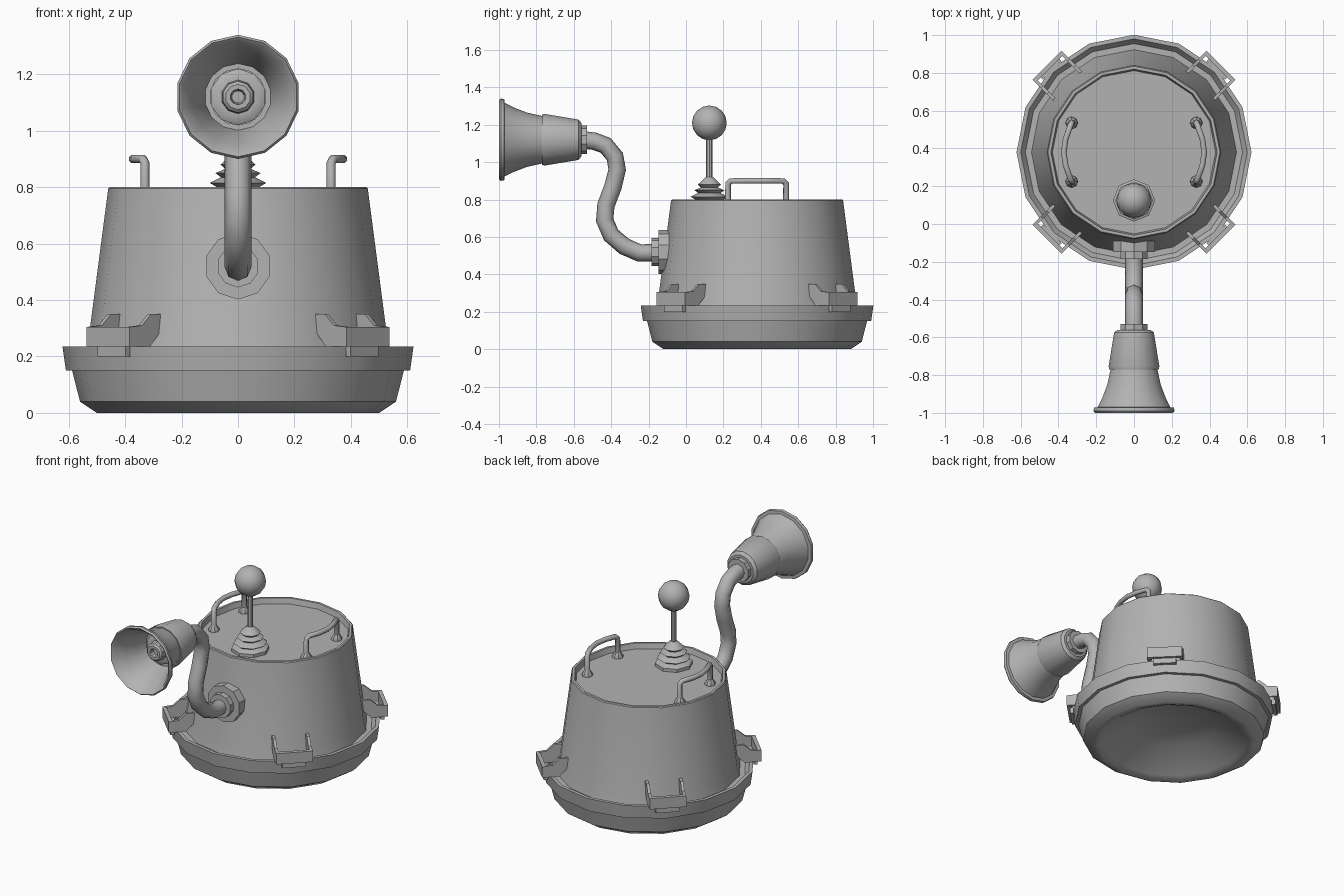
import bpy, bmesh, math
from mathutils import Matrix, Vector

if "Cube" in bpy.data.objects:
    bpy.data.objects.remove(bpy.data.objects["Cube"])

grey = bpy.data.materials.new("metal_grey")
grey.diffuse_color = (0.45, 0.45, 0.45, 1)
grey.use_nodes = True
grey.node_tree.nodes["Principled BSDF"].inputs["Base Color"].default_value = grey.diffuse_color
CY = 0.38            # centre of the drum along y
HORN_Z = 1.12        # horn axis height


def finish(name, bm, angle=35):
    bmesh.ops.recalc_face_normals(bm, faces=bm.faces)
    me = bpy.data.meshes.new(name)
    bm.to_mesh(me)
    bm.free()
    me.materials.append(grey)
    me.shade_smooth()
    me.set_sharp_from_angle(angle=math.radians(angle))
    ob = bpy.data.objects.new(name, me)
    bpy.context.collection.objects.link(ob)
    return ob


def lathe(name, profile, sides, loc, along_y=False, angle=35):
    """Spin (radius, height) points; along_y points the height axis to +y."""
    bm = bmesh.new()
    rings = []
    for r, h in profile:
        if r == 0:
            rings.append([bm.verts.new((0, 0, h))] * sides)
        else:
            rings.append([bm.verts.new((r * math.sin(2 * math.pi * i / sides),
                                        r * math.cos(2 * math.pi * i / sides), h))
                          for i in range(sides)])
    for a, b in zip(rings, rings[1:]):
        for i in range(sides):
            j = (i + 1) % sides
            bm.faces.new(list(dict.fromkeys((a[i], a[j], b[j], b[i]))))
    mat = Matrix.Translation(loc)
    if along_y:
        mat = mat @ Matrix.Rotation(-math.pi / 2, 4, 'X')
    bm.transform(mat)
    return finish(name, bm, angle)


def tube(name, points, radius, res=2):
    cu = bpy.data.curves.new(name, 'CURVE')
    cu.dimensions = '3D'
    cu.bevel_depth = radius
    cu.bevel_resolution = res
    cu.use_fill_caps = True
    sp = cu.splines.new('POLY')
    sp.points.add(len(points) - 1)
    for p, co in zip(sp.points, points):
        p.co = (*co, 1)
    ob = bpy.data.objects.new(name, cu)
    bpy.context.collection.objects.link(ob)
    dg = bpy.context.evaluated_depsgraph_get()
    bm = bmesh.new()
    bm.from_mesh(bpy.data.meshes.new_from_object(ob.evaluated_get(dg)))
    bpy.data.objects.remove(ob)
    bmesh.ops.remove_doubles(bm, verts=bm.verts, dist=1e-5)
    return finish(name, bm, 50)


def prism(bm, outline, t0, t1):
    """Extrude a (radial, z) outline between two tangential positions."""
    a = [bm.verts.new((r, t0, z)) for r, z in outline]
    b = [bm.verts.new((r, t1, z)) for r, z in outline]
    bm.faces.new(a)
    bm.faces.new(b[::-1])
    for i in range(len(a)):
        j = (i + 1) % len(a)
        bm.faces.new((a[i], a[j], b[j], b[i]))


# Base dish with hollow underside and lipped rim
lathe("base_dish", [(0, 0.13), (0.26, 0.13), (0.44, 0.015), (0.475, 0), (0.50, 0),
                    (0.56, 0.04), (0.588, 0.15), (0.61, 0.15), (0.622, 0.235),
                    (0.60, 0.235), (0.575, 0.20), (0.52, 0.20)], 16, (0, CY, 0))

# Tapered drum with raised edge around the lid
lathe("drum", [(0.545, 0.19), (0.53, 0.26), (0.46, 0.795), (0.455, 0.80), (0.44, 0.80),
               (0.432, 0.765), (0, 0.765)], 16, (0, CY, 0))

# Four rim clips: outer plate, hooked tab and two rising arms
for k in range(4):
    bm = bmesh.new()
    prism(bm, [(0.628, 0.235), (0.652, 0.235), (0.652, 0.305), (0.628, 0.305)], -0.108, 0.108)
    prism(bm, [(0.612, 0.20), (0.635, 0.20), (0.635, 0.24), (0.612, 0.24)], -0.07, 0.07)
    arm = [(0.645, 0.235), (0.645, 0.305), (0.59, 0.31), (0.545, 0.35),
           (0.495, 0.35), (0.505, 0.28), (0.55, 0.235)]
    for s in (-1, 1):
        prism(bm, arm, s * 0.092, s * 0.109)
    bm.transform(Matrix.Translation((0, CY, 0)) @
                 Matrix.Rotation(math.radians(45 + 90 * k), 4, 'Z'))
    finish("rim_clip", bm, 30)

# Two bowed lid handles with conical feet
for s in (-1, 1):
    pts = [(0.33, 0.225, 0.765), (0.33, 0.225, 0.885), (0.337, 0.24, 0.90),
           (0.362, 0.31, 0.90), (0.372, 0.38, 0.90)]
    pts += [(x, 2 * CY - y, z) for x, y, z in pts[-2::-1]]
    tube("lid_handle", [(s * x, y, z) for x, y, z in pts], 0.016)
    for y in (0.225, 2 * CY - 0.225):
        lathe("handle_foot", [(0.033, 0.765), (0.033, 0.775), (0.017, 0.80)], 8,
              (s * 0.33, y, 0))

# Lever: ribbed boot, rod and ball
lathe("lever_boot", [(0.112, 0.765), (0.112, 0.785), (0.075, 0.80), (0.10, 0.815),
                     (0.06, 0.835), (0.08, 0.85), (0.045, 0.865), (0.062, 0.88),
                     (0.02, 0.92), (0, 0.92)], 8, (0, 0.125, 0))
lathe("lever_rod", [(0.017, 0.90), (0.017, 1.14)], 8, (0, 0.125, 0))
bm = bmesh.new()
bmesh.ops.create_uvsphere(bm, u_segments=12, v_segments=8, radius=0.093)
bm.transform(Matrix.Translation((0, 0.125, 1.21)))
finish("lever_ball", bm, 60)

# Pipe flange on the drum wall
lathe("pipe_flange", [(0, -0.185), (0.075, -0.185), (0.075, -0.148), (0.118, -0.148),
                      (0.118, -0.09), (0, -0.09)], 10, (0, 0, 0.52), True)

# Swan-neck pipe
neck = [(-0.16, 0.515), (-0.25, 0.515), (-0.33, 0.55), (-0.40, 0.61), (-0.435, 0.69),
        (-0.428, 0.77), (-0.39, 0.87), (-0.368, 0.96), (-0.38, 1.03), (-0.43, 1.09),
        (-0.49, 1.112), (-0.56, HORN_Z)]
tube("neck_pipe", [(0, y, z) for y, z in neck], 0.047)

# Collar, horn body and bell
lathe("horn_collar", [(0, -0.53), (0.075, -0.53), (0.075, -0.57), (0, -0.57)], 10,
      (0, 0, HORN_Z), True)
lathe("horn_body", [(0, -0.56), (0.09, -0.56), (0.108, -0.575), (0.138, -0.755),
                    (0.134, -0.77), (0.10, -0.77)], 14, (0, 0, HORN_Z), True)
lathe("horn_bell", [(0.125, -0.76), (0.145, -0.85), (0.172, -0.92), (0.197, -0.97),
                    (0.217, -0.972), (0.22, -0.99), (0.212, -1.0), (0.20, -0.99),
                    (0.165, -0.92), (0.135, -0.85), (0.112, -0.74), (0, -0.74)],
      14, (0, 0, HORN_Z), True)

# Stepped driver inside the bell
lathe("horn_driver", [(0.10, -0.73), (0.10, -0.79), (0.082, -0.80), (0.06, -0.80),
                      (0.056, -0.85), (0.045, -0.86), (0.028, -0.86), (0.022, -0.83),
                      (0, -0.83)], 10, (0, 0, HORN_Z), True)
